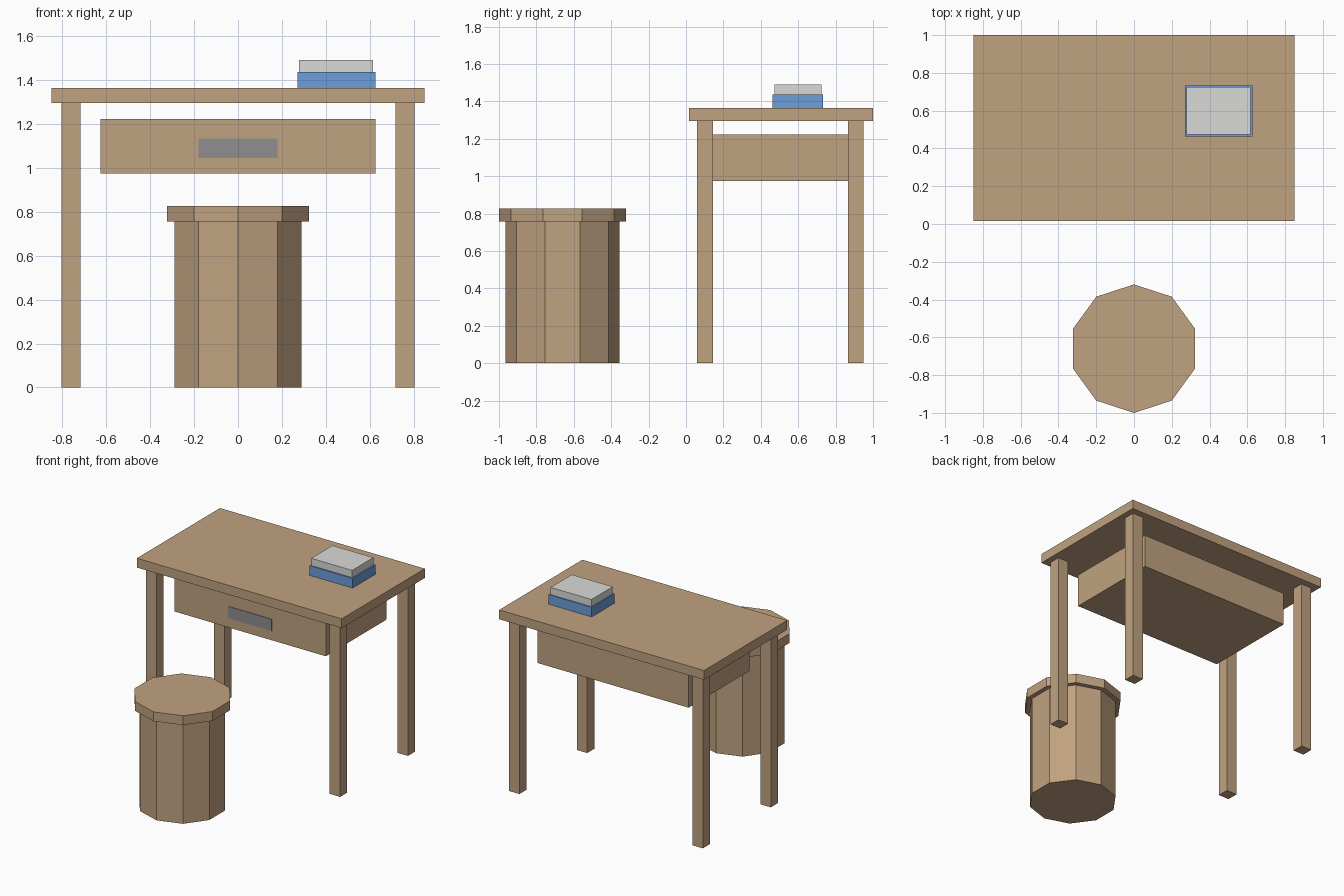
import bpy
import math

if "Cube" in bpy.data.objects:
    bpy.data.objects.remove(bpy.data.objects["Cube"])


def srgb(r, g, b):
    return [((c / 255 + 0.055) / 1.055) ** 2.4 for c in (r, g, b)] + [1.0]


def material(name, *rgb):
    m = bpy.data.materials.new(name)
    m.diffuse_color = srgb(*rgb)
    m.use_nodes = True
    m.node_tree.nodes["Principled BSDF"].inputs["Base Color"].default_value = m.diffuse_color
    return m


wood = material("wood", 192, 162, 128)
blue = material("blue cover", 108, 157, 218)
paper = material("light grey paper", 218, 218, 215)
metal = material("grey handle", 142, 142, 142)


def box(name, mat, x, y, z):
    """Box from (min, max) pairs."""
    bpy.ops.mesh.primitive_cube_add(size=1, location=[sum(p) / 2 for p in (x, y, z)])
    ob = bpy.context.object
    ob.name = name
    ob.scale = [p[1] - p[0] for p in (x, y, z)]
    bpy.ops.object.transform_apply(location=False, rotation=False, scale=True)
    ob.data.materials.append(mat)


def decagon(name, radius, z0, z1):
    """Ten-sided prism with a corner facing the front."""
    bpy.ops.mesh.primitive_cylinder_add(vertices=10, radius=radius, depth=z1 - z0,
                                        location=(0, -0.66, (z0 + z1) / 2))
    ob = bpy.context.object
    ob.name = name
    ob.data.materials.append(wood)


# Desk: top, four legs, hanging drawer with handle plate
box("desk_top", wood, (-0.85, 0.85), (0.015, 1.0), (1.295, 1.365))
for row, y in (("front", (0.06, 0.145)), ("back", (0.865, 0.95))):
    for side, x in (("left", (-0.805, -0.718)), ("right", (0.718, 0.805))):
        box(f"{row}_{side}_leg", wood, x, y, (0, 1.295))
box("drawer", wood, (-0.627, 0.627), (0.145, 0.865), (0.975, 1.223))
box("drawer_handle", metal, (-0.18, 0.18), (0.141, 0.147), (1.046, 1.134))

# Two stacked books
box("lower_book", blue, (0.27, 0.627), (0.463, 0.732), (1.365, 1.437))
box("upper_book", paper, (0.277, 0.616), (0.473, 0.724), (1.437, 1.491))

# Stool: drum body and overhanging seat
decagon("stool_body", 0.305, 0, 0.757)
decagon("stool_seat", 0.34, 0.757, 0.827)
